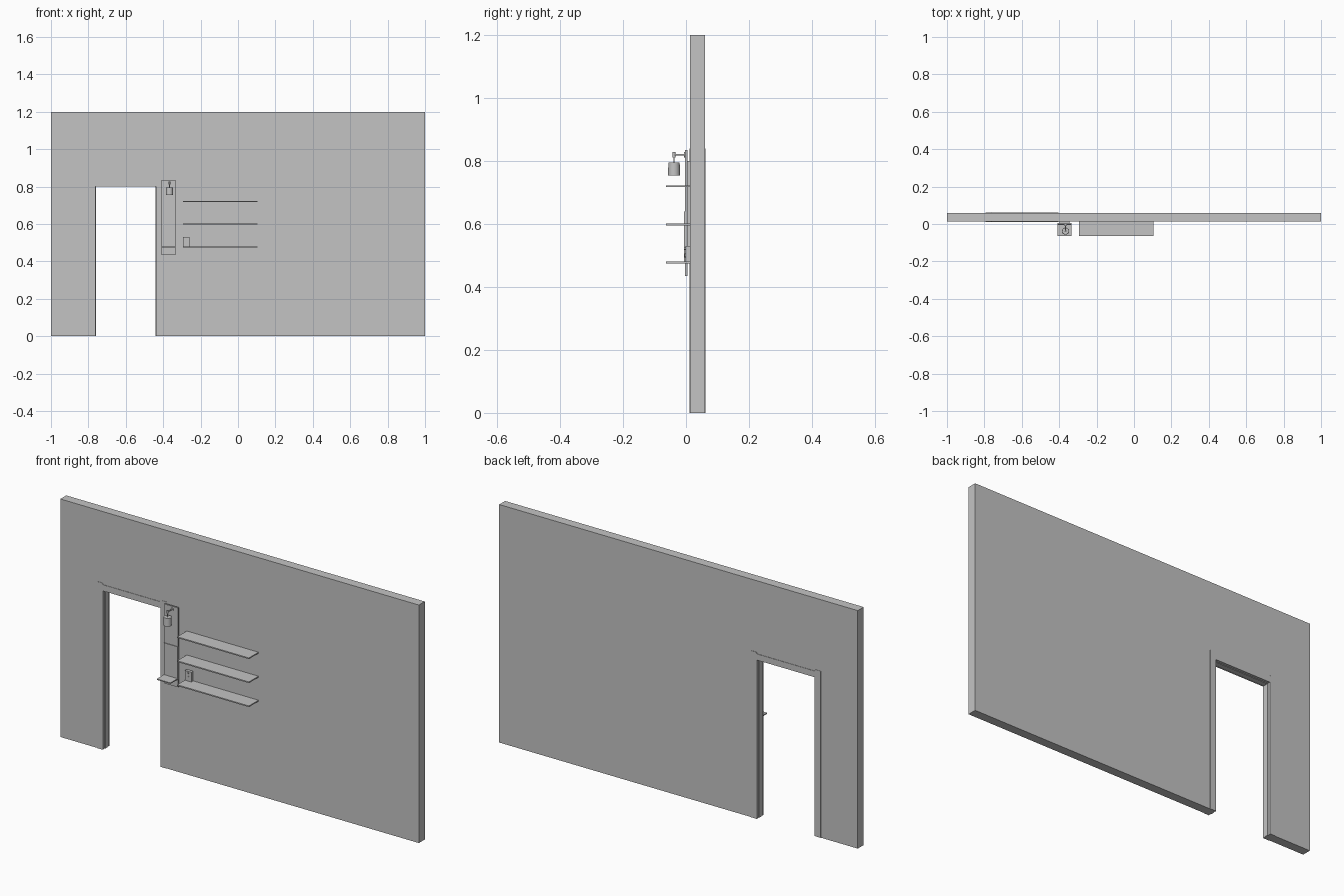
import bpy
import bmesh
from mathutils import Matrix, Vector

cube = bpy.data.objects.get("Cube")
if cube:
    bpy.data.objects.remove(cube, do_unlink=True)

GREY = (0.55, 0.55, 0.55, 1)
grey = bpy.data.materials.new("plain_grey")
grey.use_nodes = True
grey.diffuse_color = GREY
grey.node_tree.nodes["Principled BSDF"].inputs["Base Color"].default_value = GREY


def finish(name, bm, smooth=False):
    bmesh.ops.recalc_face_normals(bm, faces=bm.faces)
    mesh = bpy.data.meshes.new(name)
    bm.to_mesh(mesh)
    bm.free()
    mesh.materials.append(grey)
    ob = bpy.data.objects.new(name, mesh)
    bpy.context.collection.objects.link(ob)
    if smooth:
        bpy.ops.object.select_all(action="DESELECT")
        ob.select_set(True)
        bpy.context.view_layer.objects.active = ob
        bpy.ops.object.shade_smooth_by_angle()
    return ob


def box(name, x, y, z):
    """Box from (low, high) ranges."""
    bm = bmesh.new()
    size = [r[1] - r[0] for r in (x, y, z)]
    mid = [(r[0] + r[1]) / 2 for r in (x, y, z)]
    bmesh.ops.create_cube(bm, size=1, matrix=Matrix.Translation(mid) @ Matrix.Diagonal((*size, 1)))
    return finish(name, bm)


def slab(name, outline, y0, y1):
    """Outline in x and z, extruded along y."""
    bm = bmesh.new()
    face = bm.faces.new([bm.verts.new((x, y0, z)) for x, z in outline])
    out = bmesh.ops.extrude_face_region(bm, geom=[face])
    moved = [v for v in out["geom"] if isinstance(v, bmesh.types.BMVert)]
    bmesh.ops.translate(bm, verts=moved, vec=(0, y1 - y0, 0))
    return finish(name, bm)


def rod(name, start, end, r, r2=None, sides=24):
    """Cylinder or cone between two points."""
    a, b = Vector(start), Vector(end)
    d = b - a
    bm = bmesh.new()
    turn = d.to_track_quat("Z", "Y").to_matrix().to_4x4()
    bmesh.ops.create_cone(bm, cap_ends=True, segments=sides, radius1=r,
                          radius2=r if r2 is None else r2, depth=d.length,
                          matrix=Matrix.Translation((a + b) / 2) @ turn)
    return finish(name, bm, True)


# Wall with doorway
FRONT, BACK, DOOR = 0.013, 0.06, -0.6


def arch(outer, half, top):
    """Close an outer half outline around a doorway, mirrored about its centre."""
    right = [(half, top), (half, 0)] + outer
    left = [(-x, z) for x, z in reversed(right)]
    return [(DOOR + x, z) for x, z in right + left]


slab("wall", [(-1, 0), (-0.77, 0), (-0.77, 0.81), (-0.43, 0.81), (-0.43, 0),
              (1, 0), (1, 1.2), (-1, 1.2)], FRONT, BACK)

# Door lining, stop and shouldered casings
slab("door_lining", arch([(0.172, 0), (0.172, 0.812)], 0.163, 0.803), FRONT, BACK)
slab("door_stop", arch([(0.166, 0), (0.166, 0.806)], 0.16, 0.8), 0.028, 0.045)
shoulder = [(0.195, 0), (0.195, 0.84), (0.165, 0.84), (0.16, 0.832)]
for name, y0, y1 in (("front_casing", 0.011, 0.014), ("back_casing", 0.059, 0.062)):
    slab(name, arch(shoulder, 0.161, 0.801), y0, y1)

# Long shelves
for name, z in (("lower_shelf", 0.478), ("middle_shelf", 0.599), ("upper_shelf", 0.72)):
    box(name, (-0.295, 0.105), (-0.063, FRONT), (z - 0.003, z + 0.003))

# Narrow panel with its backing, lower plate and small shelf
PANEL = (-0.409, -0.333)
box("narrow_panel", PANEL, (-0.003, 0.005), (0.435, 0.835))
box("panel_backing", (-0.398, -0.345), (0.005, FRONT), (0.5, 0.8))
box("panel_lower_plate", PANEL, (-0.006, -0.003), (0.475, 0.64))
box("small_shelf", PANEL, (-0.063, -0.003), (0.475, 0.48))

# Hanging wall lamp
LX, LY, ARM = -0.366, -0.038, 0.82
rod("lamp_mount", (LX, -0.003, ARM), (LX, -0.007, ARM), 0.009)
rod("lamp_arm", (LX, -0.005, ARM), (LX, LY, ARM), 0.003)
rod("lamp_joint", (LX, LY, ARM - 0.008), (LX, LY, ARM + 0.008), 0.0045)
rod("lamp_stem", (LX, LY, 0.794), (LX, LY, ARM), 0.002)
rod("lamp_shade", (LX, LY, 0.754), (LX, LY, 0.795), 0.019, 0.018, 32)

# Wall switch
SX = -0.277
box("switch_plate", (SX - 0.018, SX + 0.018), (-0.002, FRONT), (0.481, 0.53))
rod("switch_knob", (SX, -0.002, 0.522), (SX, -0.007, 0.522), 0.004)
rod("switch_socket", (SX, -0.002, 0.5), (SX, -0.004, 0.5), 0.006)
